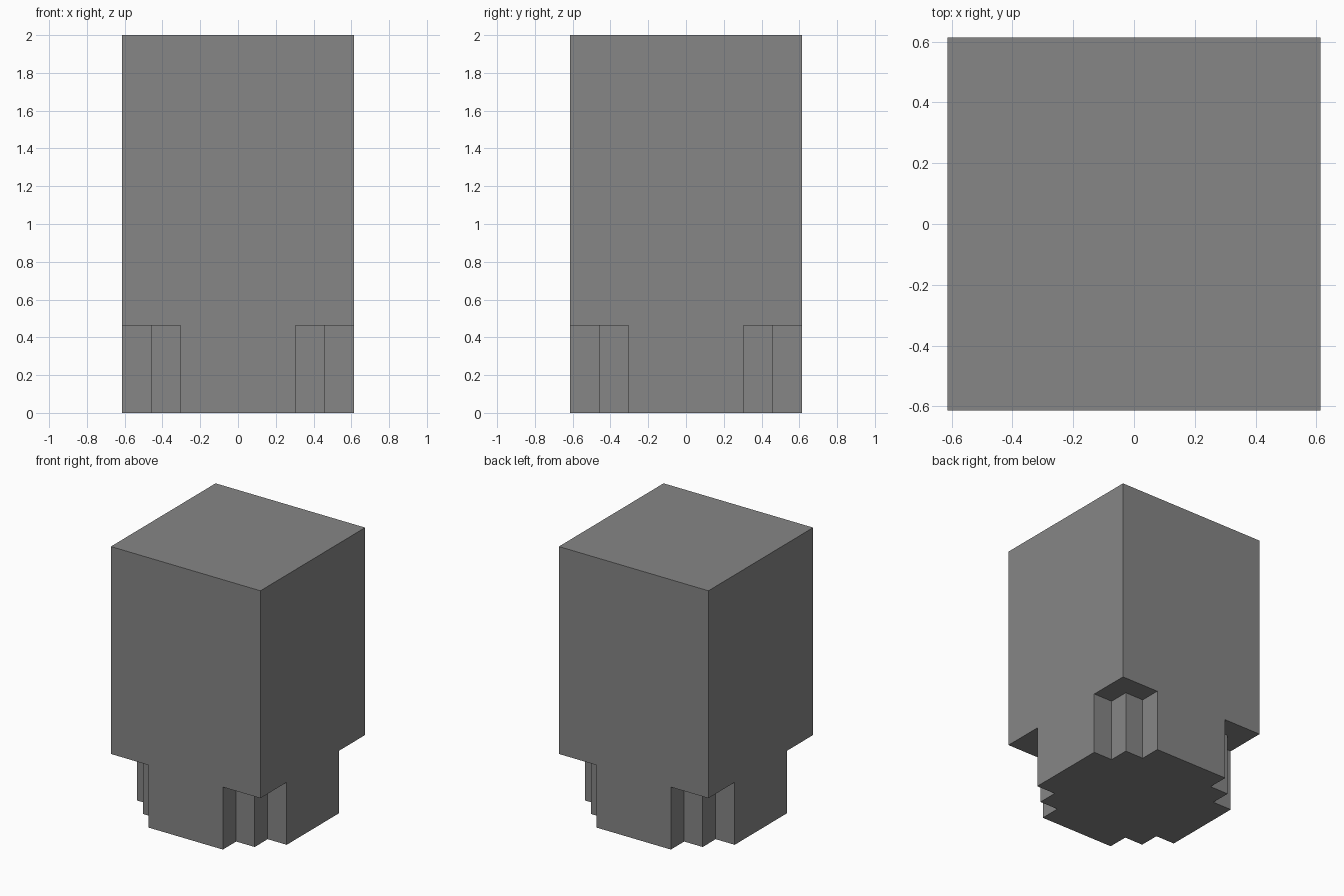
import bpy
import bmesh

HALF = 0.613          # half width of the square block
STEP = 0.457          # middle step of the stepped corner
ARM = 0.305           # half width of the flat foot on each side
HEIGHT = 2.0
NOTCH = 0.463         # height of the corner notches
OVER = 0.1            # how far cutters reach beyond the block

default = bpy.data.objects.get("Cube")
if default:
    bpy.data.objects.remove(default)

grey = bpy.data.materials.new("mid_grey")
grey.use_nodes = True
colour = (0.24, 0.24, 0.24, 1)
grey.diffuse_color = colour
grey.node_tree.nodes["Principled BSDF"].inputs["Base Color"].default_value = colour


def prism(name, outline, z0, z1):
    """Extrude a flat outline from z0 up to z1."""
    bm = bmesh.new()
    base = bm.faces.new([bm.verts.new((x, y, z0)) for x, y in outline])
    top = bmesh.ops.extrude_face_region(bm, geom=[base])["geom"]
    moved = [v for v in top if isinstance(v, bmesh.types.BMVert)]
    bmesh.ops.translate(bm, verts=moved, vec=(0, 0, z1 - z0))
    bmesh.ops.recalc_face_normals(bm, faces=bm.faces)
    mesh = bpy.data.meshes.new(name)
    bm.to_mesh(mesh)
    bm.free()
    mesh.materials.append(grey)
    obj = bpy.data.objects.new(name, mesh)
    bpy.context.collection.objects.link(obj)
    return obj


# Tall square block
block = prism("block", [(-HALF, -HALF), (HALF, -HALF), (HALF, HALF), (-HALF, HALF)], 0, HEIGHT)

# Stepped notch under each of the four corners
out = HALF + OVER
stair = [(ARM, out), (ARM, STEP), (STEP, STEP), (STEP, ARM), (out, ARM), (out, out)]
cutters = []
for sx in (-1, 1):
    for sy in (-1, 1):
        cutter = prism("corner_cutter", [(x * sx, y * sy) for x, y in stair], -OVER, NOTCH)
        cutter.hide_render = True
        cutters.append(cutter)
        cut = block.modifiers.new("corner_notch", "BOOLEAN")
        cut.operation = "DIFFERENCE"
        cut.solver = "EXACT"
        cut.object = cutter

# Bake the cuts and drop the cutters
bpy.context.view_layer.update()
graph = bpy.context.evaluated_depsgraph_get()
baked = bpy.data.meshes.new_from_object(block.evaluated_get(graph))
block.modifiers.clear()
block.data = baked
for cutter in cutters:
    bpy.data.objects.remove(cutter)
